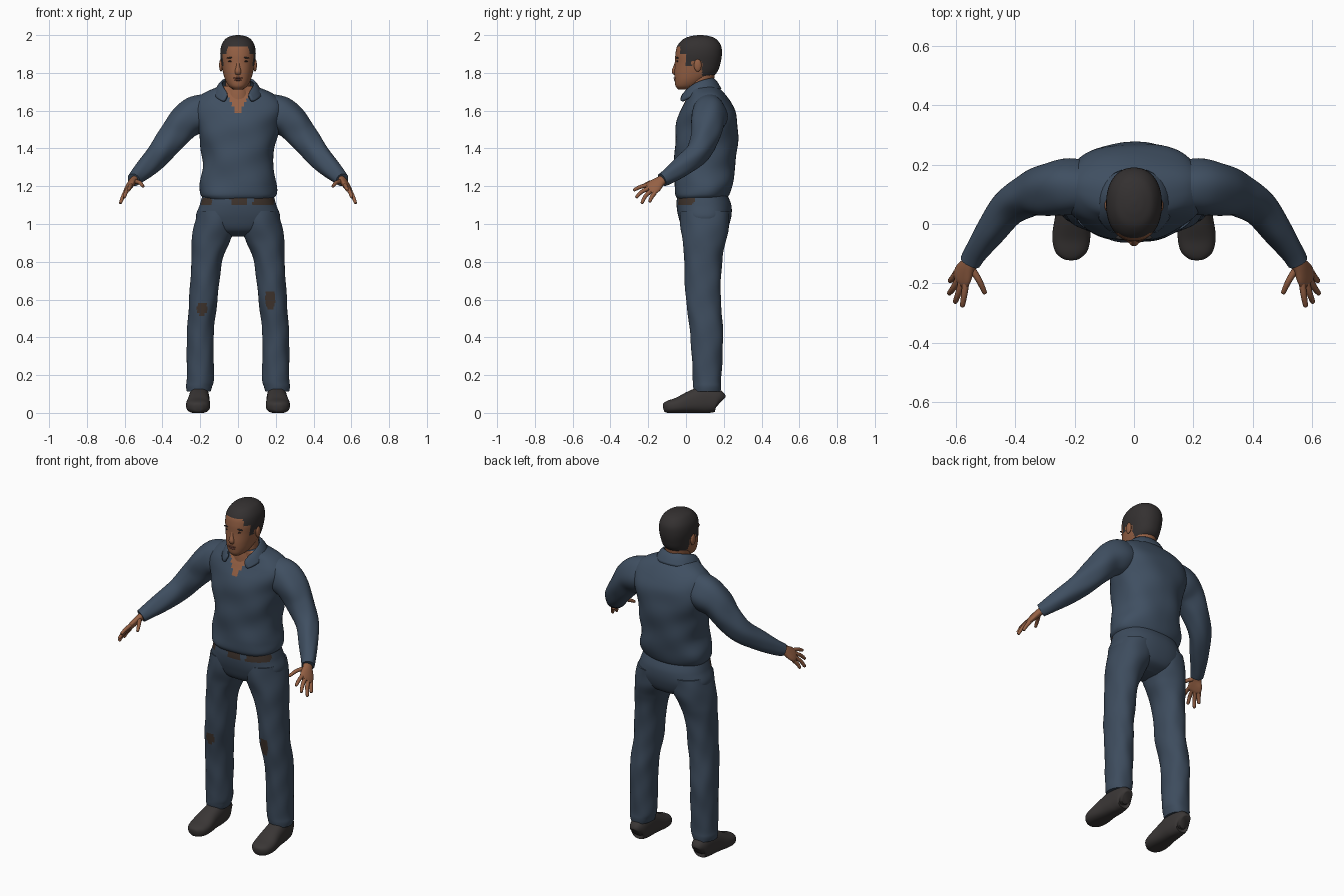
import bpy, bmesh, math
from mathutils import Vector, Matrix

cube = bpy.data.objects.get("Cube")
if cube:
    bpy.data.objects.remove(cube, do_unlink=True)


def material(name, r, g, b):
    m = bpy.data.materials.new(name)
    m.use_nodes = True
    m.diffuse_color = (r, g, b, 1)
    node = next(n for n in m.node_tree.nodes if n.type == 'BSDF_PRINCIPLED')
    node.inputs["Base Color"].default_value = (r, g, b, 1)
    node.inputs["Roughness"].default_value = 0.8
    return m


SHIRT = material("shirt blue", .05, .078, .12)
PANTS = material("trouser blue", .047, .072, .11)
SKIN = material("skin", .30, .118, .058)
HAIR = material("hair", .034, .03, .03)
SHOE = material("shoe leather", .042, .037, .036)
BROWN = material("worn brown", .05, .034, .026)
LIPS = material("lips", .20, .07, .05)
DARK = material("eye dark", .03, .018, .015)


def finish(name, bm, mats, rule=None):
    bmesh.ops.recalc_face_normals(bm, faces=bm.faces)
    if rule:
        for f in bm.faces:
            f.material_index = rule(f.calc_center_median())
    me = bpy.data.meshes.new(name)
    bm.to_mesh(me)
    bm.free()
    for m in mats:
        me.materials.append(m)
    me.shade_smooth()
    me.set_sharp_from_angle(angle=math.radians(50))
    ob = bpy.data.objects.new(name, me)
    bpy.context.collection.objects.link(ob)
    return ob


def spline(rows, step):
    """Catmull-Rom through rows of x, y, z, width, depth."""
    out = []
    for i in range(len(rows) - 1):
        p0, p1 = rows[max(i - 1, 0)], rows[i]
        p2, p3 = rows[i + 1], rows[min(i + 2, len(rows) - 1)]
        for k in range(step):
            t = k / step
            out.append([.5 * (2 * b + (c - a) * t + (2 * a - 5 * b + 4 * c - d) * t * t
                              + (3 * b - a - 3 * c + d) * t ** 3)
                        for a, b, c, d in zip(p0, p1, p2, p3)])
    return out + [list(rows[-1])]


def loft(name, rows, mats, side=None, seg=32, step=5, power=2, folds=0, flip=1,
         rule=None, floor=None):
    """Skin of rounded rings; level rings, or rings square to the path if side is set."""
    pts = spline(rows, step)
    bm = bmesh.new()
    rings = []
    for i, (x, y, z, a, b) in enumerate(pts):
        s, n = Vector((1, 0, 0)), Vector((0, 1, 0))
        if side:
            t = Vector(pts[min(i + 1, len(pts) - 1)][:3]) - Vector(pts[max(i - 1, 0)][:3])
            t.normalize()
            s = Vector(side)
            s = (s - t * s.dot(t)).normalized()
            n = t.cross(s)
        ring = []
        for k in range(seg):
            u = 2 * math.pi * k / seg
            c, d = math.cos(u), math.sin(u)
            c = math.copysign(abs(c) ** (2 / power), c)
            d = math.copysign(abs(d) ** (2 / power), d)
            f = 1 + folds * (math.sin(5 * u + 22 * z) + math.sin(3 * u - 37 * z)) / 2
            v = Vector((x, y, z)) + s * (a * c * f) + n * (b * d * f)
            if floor is not None:
                v.z = max(v.z, floor)
            ring.append(bm.verts.new((v.x * flip, v.y, v.z)))
        rings.append(ring)
    for r, q in zip(rings, rings[1:]):
        for k in range(seg):
            j = (k + 1) % seg
            bm.faces.new((r[k], r[j], q[j], q[k]))
    bm.faces.new(rings[0])
    bm.faces.new(rings[-1])
    return finish(name, bm, mats, rule)


def ellipsoid(name, loc, size, mat, tilt=0):
    bm = bmesh.new()
    m = Matrix.Translation(loc) @ Matrix.Rotation(tilt, 4, 'Y') @ Matrix.Diagonal((*size, 1))
    bmesh.ops.create_uvsphere(bm, u_segments=20, v_segments=12, radius=1, matrix=m)
    return finish(name, bm, [mat])


# Shirt body with an open V at the neck
def neck_opening(c):
    return int(c.y < .06 and c.z > 1.57 and abs(c.x) < (c.z - 1.57) * .5)


loft("shirt_body", [
    (0, .08, 1.13, .175, .125), (0, .085, 1.155, .2, .143), (0, .095, 1.21, .204, .153),
    (0, .1, 1.3, .186, .16), (0, .105, 1.4, .195, .165), (0, .11, 1.5, .215, .165),
    (0, .115, 1.58, .235, .152), (0, .115, 1.64, .232, .125), (0, .11, 1.69, .185, .095),
    (0, .09, 1.73, .095, .075)],
    [SHIRT, SKIN], seg=120, step=9, power=2.3, folds=.025, rule=neck_opening)

# Folded collar, one half mirrored
collar = [((0, .145, 1.77), (0, .19, 1.715)), ((.06, .13, 1.768), (.09, .165, 1.71)),
          ((.088, .08, 1.758), (.13, .09, 1.695)), ((.082, .025, 1.73), (.12, .015, 1.672)),
          ((.05, -.015, 1.685), (.072, -.03, 1.638))]
bm = bmesh.new()
strip = []
for top, bottom in collar:
    mid = (Vector(top) + Vector(bottom)) / 2 + Vector((0, 0, .012))
    strip.append([bm.verts.new(p) for p in (top, mid, bottom)])
for p, q in zip(strip, strip[1:]):
    for k in range(2):
        bm.faces.new((p[k], q[k], q[k + 1], p[k + 1]))
ob = finish("collar", bm, [SHIRT])
ob.modifiers.new("mirror", 'MIRROR').use_clip = True
ob.modifiers.new("smooth", 'SUBSURF').levels = 2
ob.modifiers["smooth"].render_levels = 2
thick = ob.modifiers.new("thickness", 'SOLIDIFY')
thick.thickness, thick.offset = .012, 0


# Hips with visible patches of belt
def belt(c):
    spans = ((-.21, -.14), (-.04, .05), (.08, .19))
    return int(1.1 < c.z < 1.137 and c.y < .05 and any(a < c.x < b for a, b in spans))


loft("trouser_hips", [
    (0, .1, .935, .06, .05), (0, .1, .965, .17, .11), (0, .1, 1.03, .222, .138),
    (0, .095, 1.1, .203, .145), (0, .085, 1.16, .185, .13)],
    [PANTS, BROWN], seg=96, step=9, power=2.3, rule=belt)

# Neck and head, hair painted above the hairline
loft("neck", [(0, .085, 1.64, .085, .085), (0, .075, 1.69, .072, .072),
              (0, .078, 1.74, .066, .068), (0, .085, 1.8, .066, .068)], [SKIN])


def hairline(c):
    limits = ((-.03, 1.942), (0, 1.9), (.03, 1.835), (.085, 1.86), (1, 1.775))
    return int(c.z > next(z for y, z in limits if c.y < y))


loft("head", [
    (0, -.005, 1.713, .026, .036), (0, .005, 1.73, .048, .06), (0, .025, 1.76, .066, .085),
    (0, .05, 1.8, .079, .112), (0, .062, 1.85, .088, .12), (0, .067, 1.9, .094, .123),
    (0, .07, 1.945, .088, .115), (0, .073, 1.98, .066, .085), (0, .075, 1.995, .036, .046),
    (0, .075, 2, .008, .01)],
    [SKIN, HAIR], seg=96, step=8, power=2.2, rule=hairline)
loft("nose", [(0, -.047, 1.868, .008, .007), (0, -.056, 1.835, .01, .01),
              (0, -.06, 1.808, .017, .015), (0, -.053, 1.792, .014, .009)],
     [SKIN], side=(1, 0, 0), seg=16)
ellipsoid("upper_lip", (0, -.056, 1.773), (.026, .01, .005), LIPS)
ellipsoid("lower_lip", (0, -.055, 1.763), (.021, .01, .006), LIPS)

for s, label in ((1, "left"), (-1, "right")):
    # Face details
    ellipsoid(label + "_ear", (s * .09, .062, 1.84), (.01, .02, .033), SKIN)
    ellipsoid(label + "_eye", (s * .038, -.045, 1.861), (.014, .006, .005), DARK)
    ellipsoid(label + "_brow", (s * .04, -.045, 1.88), (.022, .008, .004), HAIR, s * .12)

    # Sleeve
    loft(label + "_sleeve", [
        (.16, .125, 1.595, .085, .095), (.225, .125, 1.575, .095, .1), (.285, .115, 1.535, .088, .09),
        (.345, .1, 1.46, .075, .078), (.415, .06, 1.375, .062, .067), (.48, -.02, 1.305, .052, .056),
        (.53, -.09, 1.255, .04, .043), (.552, -.127, 1.234, .036, .036)],
        [SHIRT], side=(0, 1, .3), seg=40, step=7, folds=.04, flip=s)

    # Hand
    spread = (-.035, -.045, .04)
    loft(label + "_palm", [
        (.54, -.11, 1.242, .026, .022), (.558, -.138, 1.225, .03, .02), (.573, -.165, 1.203, .042, .018),
        (.583, -.185, 1.187, .042, .015), (.588, -.197, 1.178, .034, .009)],
        [SKIN], side=spread, seg=24, flip=s)
    fingers = {"thumb": ((.548, -.148, 1.225), (.522, -.19, 1.22), (.503, -.23, 1.2)),
               "index_finger": ((.566, -.195, 1.207), (.572, -.24, 1.197), (.578, -.275, 1.18)),
               "middle_finger": ((.58, -.195, 1.19), (.592, -.235, 1.17), (.602, -.262, 1.142)),
               "ring_finger": ((.591, -.185, 1.176), (.608, -.215, 1.147), (.622, -.233, 1.112)),
               "little_finger": ((.598, -.165, 1.165), (.61, -.182, 1.142), (.62, -.192, 1.118))}
    for finger, path in fingers.items():
        a, b, c = path
        tip = tuple(Vector(c) + (Vector(c) - Vector(b)) * .08)
        loft(label + "_" + finger, [(*a, .012, .012), (*b, .0105, .0105), (*c, .008, .008),
                                    (*tip, .002, .002)],
             [SKIN], side=spread, seg=12, step=4, flip=s)

    # Trouser leg with a worn knee patch
    px, pz, pw, ph = (.17, .6, .028, .055) if s > 0 else (-.19, .55, .03, .032)

    def knee(c):
        return int(c.y < .08 and ((c.x - px) / pw) ** 2 + ((c.z - pz) / ph) ** 2 < 1)

    loft(label + "_trouser_leg", [
        (.108, .1, 1.07, .105, .13), (.124, .1, .98, .11, .128), (.146, .095, .9, .1, .112),
        (.166, .091, .8, .081, .1), (.183, .091, .6, .075, .092), (.198, .108, .45, .071, .088),
        (.2, .111, .3, .071, .081), (.2, .112, .18, .072, .075), (.205, .113, .14, .069, .074),
        (.207, .113, .112, .062, .07)],
        [PANTS, BROWN], seg=72, step=9, power=2.1, folds=.025, flip=s, rule=knee)

    # Shoe
    loft(label + "_shoe", [
        (.205, .182, .055, .025, .035), (.205, .165, .065, .045, .06), (.205, .1, .07, .053, .072),
        (.208, .03, .058, .057, .06), (.211, -.04, .04, .064, .043), (.212, -.09, .032, .055, .034),
        (.212, -.115, .028, .03, .024), (.212, -.121, .027, .01, .008)],
        [SHOE], side=(1, 0, 0), seg=40, step=5, power=2.5, flip=s, floor=0)
